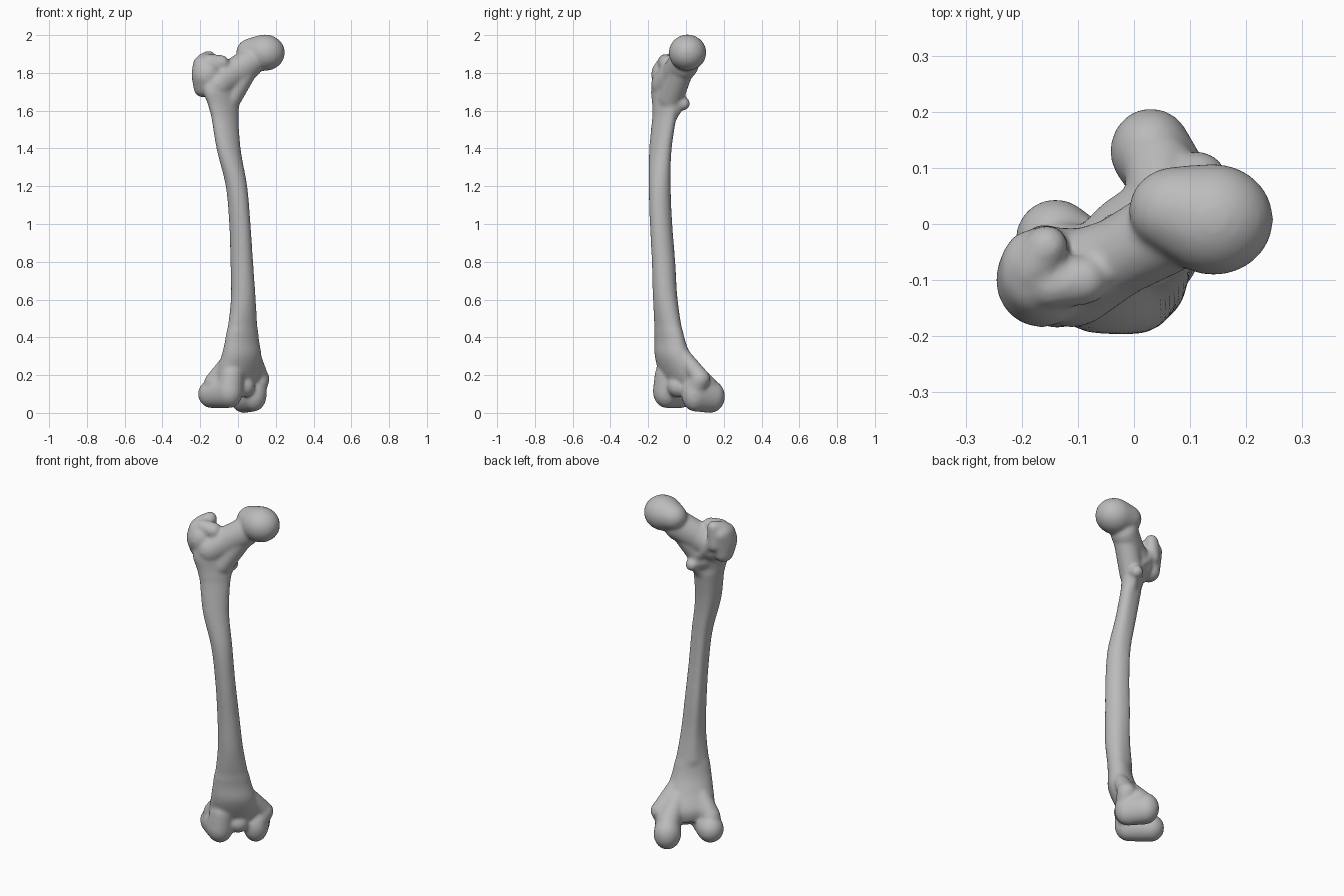
import bpy, bmesh, math
from mathutils import Vector, Matrix

cube = bpy.data.objects.get("Cube")
if cube:
    bpy.data.objects.remove(cube, do_unlink=True)

# Side-to-side and rearward axes of the lower joint, turned about z
TURN = math.radians(38)
SIDE = Vector((math.cos(TURN), math.sin(TURN), 0))
REAR = Vector((-math.sin(TURN), math.cos(TURN), 0))

bm = bmesh.new()


def blob_points(centre, radii):
    """Points of an ellipsoid; radii is one number or three."""
    if not isinstance(radii, tuple):
        radii = (radii,) * 3
    tmp = bmesh.new()
    bmesh.ops.create_icosphere(tmp, subdivisions=3, radius=1)
    mat = Matrix.Translation(centre) @ Matrix.Diagonal((*radii, 1))
    pts = [mat @ v.co for v in tmp.verts]
    tmp.free()
    return pts


def mass(*blobs):
    """Convex solid wrapped around one or more ellipsoids."""
    tmp = bmesh.new()
    for centre, radii in blobs:
        for p in blob_points(centre, radii):
            tmp.verts.new(p)
    hull = bmesh.ops.convex_hull(tmp, input=tmp.verts[:])
    faces = [g for g in hull["geom"] if isinstance(g, bmesh.types.BMFace)]
    copies = {}
    for f in faces:
        for v in f.verts:
            if v not in copies:
                copies[v] = bm.verts.new(v.co)
        bm.faces.new([copies[v] for v in f.verts])
    tmp.free()


def chain(*blobs):
    """Tapered limb through several ellipsoids."""
    for a, b in zip(blobs, blobs[1:]):
        mass(a, b)


def spline(rows, steps):
    """Smooth curve through rows of numbers."""
    rows = [Vector(r) for r in rows]
    out = []
    for i in range(len(rows) - 1):
        p0, p1 = rows[max(i - 1, 0)], rows[i]
        p2, p3 = rows[i + 1], rows[min(i + 2, len(rows) - 1)]
        for k in range(steps):
            t = k / steps
            out.append(p1 + (p2 - p0) * (t / 2)
                       + (p0 * 2 - p1 * 5 + p2 * 4 - p3) * (t * t / 2)
                       + (p1 * 3 - p0 - p2 * 3 + p3) * (t ** 3 / 2))
    return out + [rows[-1]]


def shaft(rows, sides=40):
    """Loft of oval sections with a ridge along the rear."""
    rings = []
    for z, x, y, a, b in spline(rows, 6):
        ridge = 0.16 if 0.45 < z < 1.6 else 0.0
        ring = []
        for i in range(sides):
            ang = math.tau * i / sides
            s, c = math.sin(ang), math.cos(ang)
            bump = 1 - 0.04 * (ridge > 0) + ridge * max(s, 0) ** 12
            ring.append(bm.verts.new(Vector((x, y, z)) + (SIDE * (a * c) + REAR * (b * s)) * bump))
        rings.append(ring)
    for low, high in zip(rings, rings[1:]):
        for i in range(sides):
            j = (i + 1) % sides
            bm.faces.new((low[i], low[j], high[j], high[i]))
    bm.faces.new(rings[0][::-1])
    bm.faces.new(rings[-1])


# Shaft: height, centre x, centre y, half width, half depth
shaft([
    (0.13, 0.0, -0.01, 0.11, 0.06),
    (0.2, 0.0, -0.03, 0.135, 0.085),
    (0.3, 0.018, -0.068, 0.12, 0.08),
    (0.4, 0.022, -0.088, 0.1, 0.064),
    (0.6, 0.028, -0.11, 0.071, 0.065),
    (0.8, 0.02, -0.12, 0.061, 0.065),
    (1.0, 0.01, -0.133, 0.056, 0.063),
    (1.2, -0.008, -0.14, 0.059, 0.06),
    (1.4, -0.05, -0.135, 0.074, 0.053),
    (1.6, -0.073, -0.11, 0.09, 0.052),
    (1.7, -0.085, -0.1, 0.115, 0.06),
    (1.78, -0.09, -0.095, 0.1, 0.06),
])

# Ball head, with its flatter inner shoulder
mass(((0.142, 0.008, 1.907), (0.107, 0.1, 0.097)),
     ((0.075, 0.025, 1.91), (0.085, 0.078, 0.075)))

# Neck
chain(((-0.11, -0.1, 1.74), 0.085),
      ((-0.03, -0.06, 1.79), (0.07, 0.072, 0.085)),
      ((0.06, -0.01, 1.85), (0.07, 0.08, 0.085)))
mass(((-0.05, -0.08, 1.66), 0.065), ((0.03, -0.03, 1.8), 0.065))

# Large outer knob with its rear peak
mass(((-0.165, -0.1, 1.79), (0.082, 0.085, 0.09)),
     ((-0.185, -0.085, 1.84), (0.055, 0.075, 0.055)),
     ((-0.185, -0.09, 1.72), (0.05, 0.06, 0.05)))
chain(((-0.18, -0.08, 1.86), 0.045),
      ((-0.155, -0.04, 1.88), 0.038),
      ((-0.16, -0.04, 1.78), 0.04))
mass(((-0.15, -0.11, 1.86), 0.04), ((-0.09, -0.1, 1.85), 0.045))

# Rear crest and small inner knob
mass(((-0.155, -0.04, 1.8), 0.035), ((-0.04, -0.04, 1.67), 0.032))
mass(((-0.03, -0.014, 1.637), 0.036), ((-0.05, -0.08, 1.66), 0.045))
mass(((-0.03, -0.03, 1.637), 0.028), ((-0.05, -0.1, 1.53), 0.03))

# Outer knuckle
chain(((-0.14, -0.028, 0.1), (0.072, 0.073, 0.075)),
      ((-0.045, -0.103, 0.115), (0.072, 0.073, 0.09)),
      ((-0.035, -0.1, 0.2), (0.065, 0.066, 0.07)))
mass(((-0.125, -0.05, 0.16), 0.055), ((-0.05, -0.07, 0.26), 0.05))

# Inner knuckle
chain(((0.03, 0.13, 0.087), (0.073, 0.077, 0.088)),
      ((0.085, 0.045, 0.1), (0.068, 0.07, 0.093)))
mass(((0.115, 0.075, 0.18), 0.053), ((0.085, 0.04, 0.11), 0.06))
mass(((0.115, 0.08, 0.18), 0.05), ((0.075, -0.03, 0.32), 0.04))
mass(((0.045, 0.1, 0.14), 0.065), ((0.05, 0.0, 0.26), 0.05))

# Groove floor between the knuckles
mass(((0.03, -0.04, 0.14), 0.06), ((0.0, -0.02, 0.17), 0.06))

bmesh.ops.recalc_face_normals(bm, faces=bm.faces[:])
mesh = bpy.data.meshes.new("bone")
bm.to_mesh(mesh)
bm.free()
bone = bpy.data.objects.new("bone", mesh)
bpy.context.collection.objects.link(bone)

# Fuse the parts into one smooth skin
fuse = bone.modifiers.new("fuse", "REMESH")
fuse.mode = "VOXEL"
fuse.voxel_size = 0.008
fuse.use_smooth_shade = True
soften = bone.modifiers.new("soften", "SMOOTH")
soften.factor = 0.5
soften.iterations = 14

# Single bone colour
grey = bpy.data.materials.new("bone grey")
grey.use_nodes = True
colour = (0.5, 0.5, 0.5, 1)
grey.diffuse_color = colour
grey.node_tree.nodes["Principled BSDF"].inputs["Base Color"].default_value = colour
mesh.materials.append(grey)
for poly in mesh.polygons:
    poly.use_smooth = True
